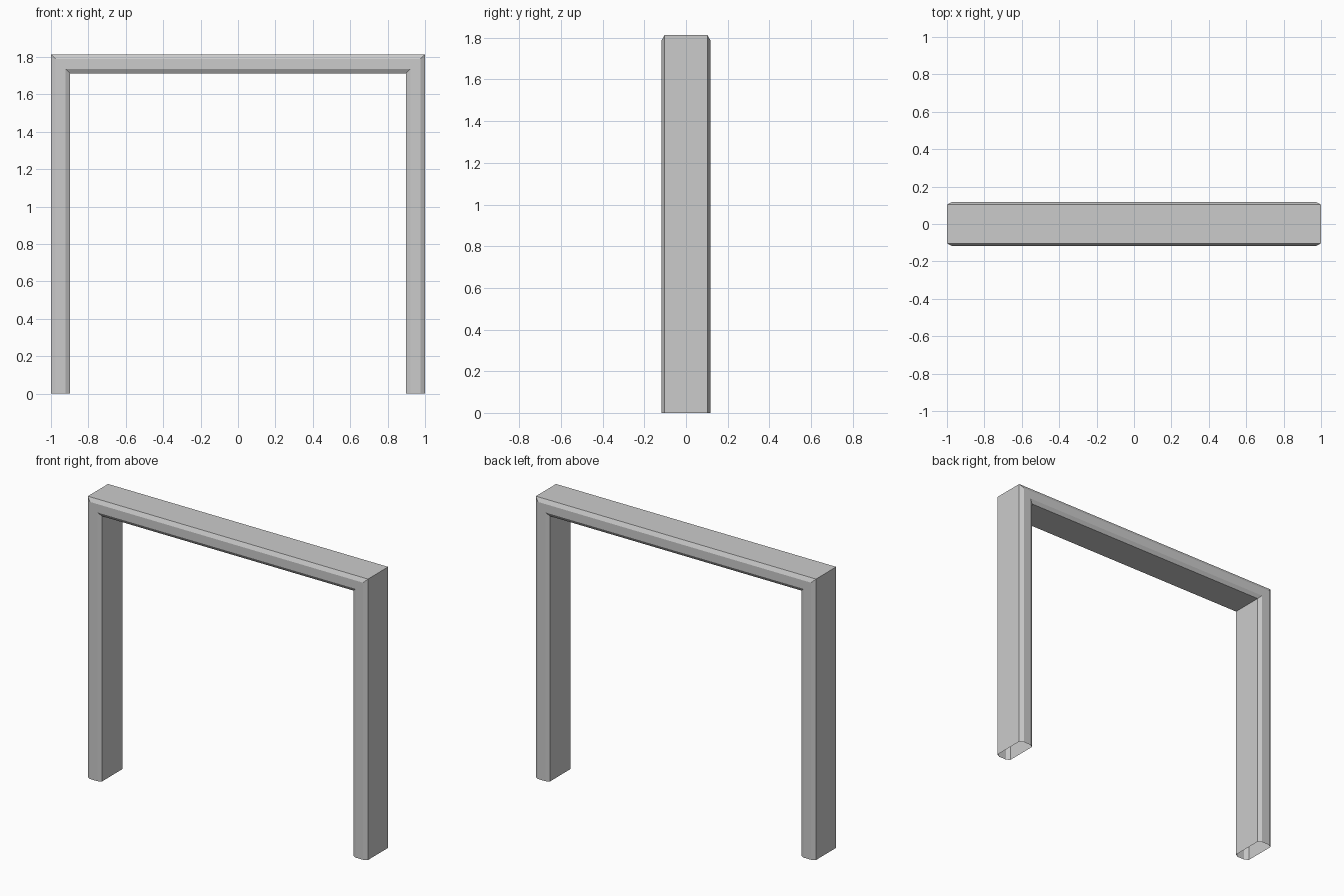
import bpy, bmesh

if "Cube" in bpy.data.objects:
    bpy.data.objects.remove(bpy.data.objects["Cube"])

H = 1.813   # overall height

# Closed cross-section: (inset from the outer edge, depth), chamfered on four corners
profile = [(0.0, -0.103), (0.025, -0.117), (0.079, -0.117), (0.102, -0.103),
           (0.102, 0.103), (0.079, 0.117), (0.025, 0.117), (0.0, 0.103)]

# Mitred path stations: left foot, left corner, right corner, right foot
stations = [lambda d, y: (-1 + d, y, 0), lambda d, y: (-1 + d, y, H - d),
            lambda d, y: (1 - d, y, H - d), lambda d, y: (1 - d, y, 0)]

# Sweep the section into a hollow frame with open feet
bm = bmesh.new()
rings = [[bm.verts.new(s(d, y)) for d, y in profile] for s in stations]
n = len(profile)
for a, b in zip(rings, rings[1:]):
    for i in range(n):
        j = (i + 1) % n
        bm.faces.new((a[i], a[j], b[j], b[i]))
bmesh.ops.recalc_face_normals(bm, faces=bm.faces)

mesh = bpy.data.meshes.new("door_frame")
bm.to_mesh(mesh)
bm.free()
frame = bpy.data.objects.new("door_frame", mesh)
bpy.context.collection.objects.link(frame)
